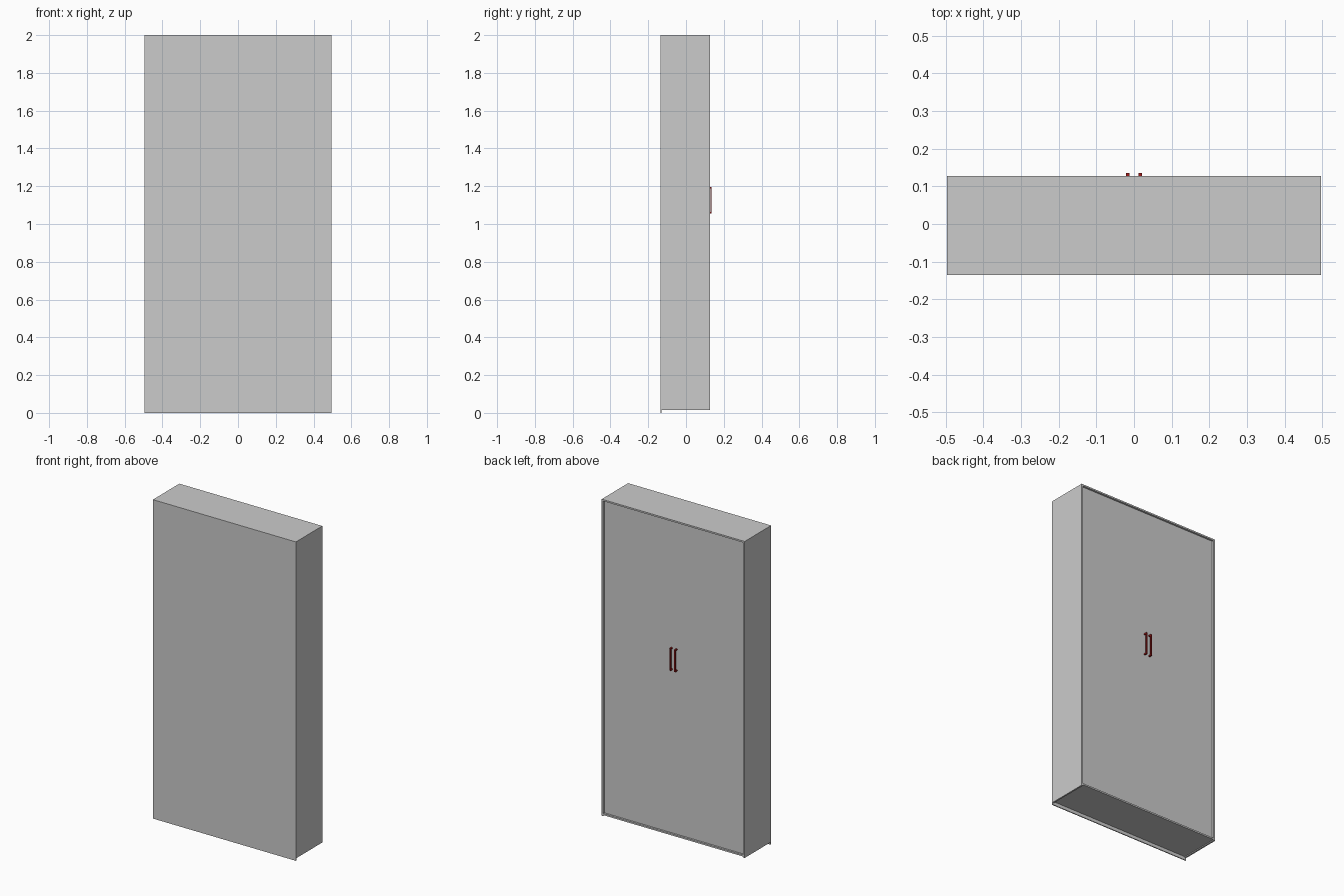
import bpy

if "Cube" in bpy.data.objects:
    bpy.data.objects.remove(bpy.data.objects["Cube"])

W, Y0, Y1 = 0.496, -0.135, 0.127   # half width, back and door-side limits
Z0, Z1 = 0.015, 2.0                # carcass bottom and top
T = 0.01                           # board thickness


def box(name, x, y, z, mat=None):
    """Axis-aligned box from (min, max) ranges."""
    bpy.ops.mesh.primitive_cube_add(
        size=1, location=[(a + b) / 2 for a, b in (x, y, z)])
    ob = bpy.context.object
    ob.name = name
    ob.scale = [b - a for a, b in (x, y, z)]
    bpy.ops.object.transform_apply(location=False, rotation=False, scale=True)
    if mat:
        ob.data.materials.append(mat)
    return ob


red = bpy.data.materials.new("handle_red")
red.diffuse_color = (0.35, 0.01, 0.01, 1)
red.use_nodes = True
red.node_tree.nodes["Principled BSDF"].inputs["Base Color"].default_value = red.diffuse_color

# Back panel reaches down to the floor
box("back_panel", (-W, W), (Y0, Y0 + 0.006), (0, Z1))

# Top and slightly raised bottom boards
box("top_board", (-W, W), (Y0 + 0.006, Y1), (Z1 - T, Z1))
box("bottom_board", (-W + T, W - T), (Y0 + 0.006, Y1), (Z0 + 0.006, Z0 + 0.006 + T))

for side, s in (("left", -1), ("right", 1)):
    def span(a, b):
        return tuple(sorted((s * a, s * b)))

    # Side board
    box(side + "_side", span(W - T, W), (Y0 + 0.006, Y1), (Z0, Z1 - T))

    # Door, set back inside the frame
    box(side + "_door", span(0, W - T), (Y1 - 0.022, Y1 - 0.012),
        (Z0 + 0.006 + T, Z1 - T))

    # Bracket handle: grip and two stubs
    hx = span(0.012, 0.021)
    box(side + "_handle_grip", hx, (0.129, 0.135), (1.055, 1.195), red)
    for end, z in (("lower", 1.055), ("upper", 1.187)):
        box(f"{side}_handle_{end}_stub", hx, (Y1 - 0.012, 0.129), (z, z + 0.008), red)
